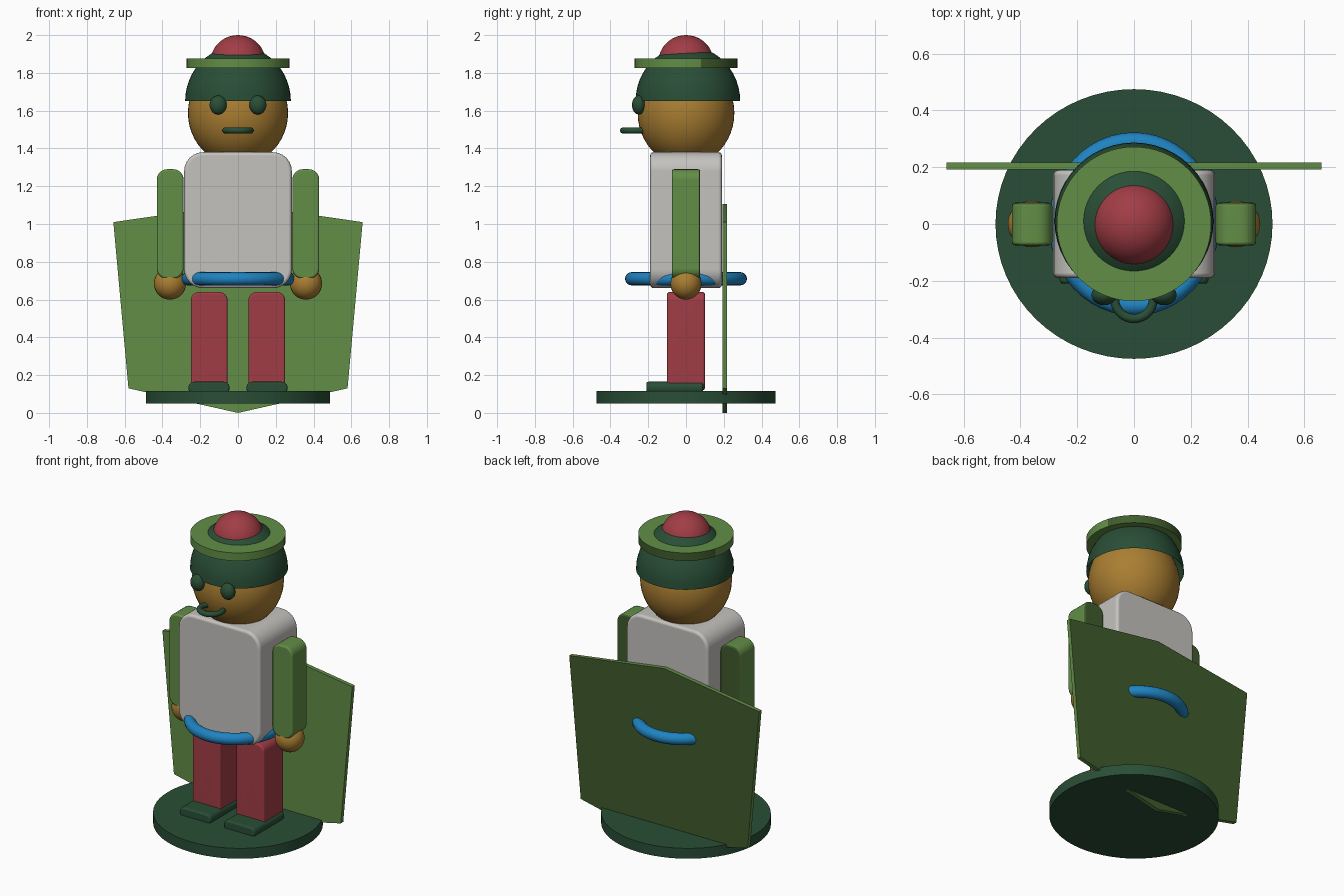
import bpy, bmesh, math
from mathutils import Matrix

if "Cube" in bpy.data.objects:
    bpy.data.objects.remove(bpy.data.objects["Cube"], do_unlink=True)


def srgb(r, g, b):
    return tuple((c / 255) ** 2.2 for c in (r, g, b)) + (1.0,)


def material(name, color):
    m = bpy.data.materials.new(name)
    m.use_nodes = True
    m.diffuse_color = color
    m.node_tree.nodes["Principled BSDF"].inputs["Base Color"].default_value = color
    return m


dark_green = material("dark green", srgb(45, 79, 57))
light_green = material("leaf green", srgb(98, 140, 72))
olive = material("deep olive", srgb(66, 92, 48))
red = material("brick red", srgb(160, 63, 71))
gold = material("golden tan", srgb(168, 125, 53))
grey = material("warm grey", srgb(195, 193, 189))
blue = material("bright blue", srgb(36, 130, 192))


def finish(bm, name, mat):
    me = bpy.data.meshes.new(name)
    bm.to_mesh(me)
    bm.free()
    me.materials.append(mat)
    me.shade_smooth()
    me.set_sharp_from_angle(angle=math.radians(35))
    ob = bpy.data.objects.new(name, me)
    bpy.context.collection.objects.link(ob)
    return ob


def olive_back(ob):
    """Give the faces turned to the back the darker green."""
    ob.data.materials.append(olive)
    for face in ob.data.polygons:
        face.material_index = int(face.normal.y > 0.3)


def rounded_box(name, mat, xs, ys, zs, radius, soft=0.012):
    """Box rounded in its front outline, with a small softened front and back rim."""
    bm = bmesh.new()
    size = [b - a for a, b in (xs, ys, zs)]
    mid = [(a + b) / 2 for a, b in (xs, ys, zs)]
    bmesh.ops.create_cube(bm, size=1, matrix=Matrix.Translation(mid) @ Matrix.Diagonal((*size, 1)))
    along_y = [e for e in bm.edges if abs(e.verts[0].co.y - e.verts[1].co.y) > 0.001]
    bmesh.ops.bevel(bm, geom=along_y, offset=radius, segments=6, profile=0.5, affect='EDGES')
    rims = [e for e in bm.edges if e.calc_face_angle(0) > 1]
    bmesh.ops.bevel(bm, geom=rims, offset=soft, segments=3, profile=0.5, affect='EDGES')
    ob = finish(bm, name, mat)
    # keep the broad faces evenly flat
    ob.modifiers.new("flat_faces", 'WEIGHTED_NORMAL').keep_sharp = True
    return ob


def ball(name, mat, center, radii, cut=None):
    """Ellipsoid, optionally left open below a height."""
    bm = bmesh.new()
    bmesh.ops.create_uvsphere(bm, u_segments=48, v_segments=24, radius=1,
                              matrix=Matrix.Translation(center) @ Matrix.Diagonal((*radii, 1)))
    if cut is not None:
        geom = bm.verts[:] + bm.edges[:] + bm.faces[:]
        bmesh.ops.bisect_plane(bm, geom=geom, plane_co=(0, 0, cut), plane_no=(0, 0, 1), clear_inner=True)
    return finish(bm, name, mat)


def disc(name, mat, radii, z0, z1):
    bm = bmesh.new()
    bmesh.ops.create_cone(bm, cap_ends=True, segments=64, radius1=1, radius2=1, depth=1,
                          matrix=Matrix.Translation((0, 0, (z0 + z1) / 2))
                          @ Matrix.Diagonal((*radii, z1 - z0, 1)))
    return finish(bm, name, mat)


def ring(name, mat, center, major, minor, width=1):
    """Horizontal torus spun from a circle, narrowed sideways by width."""
    bm = bmesh.new()
    circle = bmesh.ops.create_circle(bm, segments=16, radius=minor,
                                     matrix=Matrix.Translation((major, 0, 0))
                                     @ Matrix.Rotation(math.pi / 2, 4, 'X'))
    bmesh.ops.spin(bm, geom=circle["verts"] + bm.edges[:], cent=(0, 0, 0), axis=(0, 0, 1),
                   angle=math.tau, steps=48)
    bmesh.ops.remove_doubles(bm, verts=bm.verts, dist=0.0005)
    bmesh.ops.scale(bm, verts=bm.verts, vec=(width, 1, 1))
    bmesh.ops.translate(bm, verts=bm.verts, vec=center)
    bmesh.ops.recalc_face_normals(bm, faces=bm.faces)
    return finish(bm, name, mat)


# Stand
disc("base", dark_green, (0.488, 0.475), 0.05, 0.115)

# Cape: a thin six-sided panel behind the body
bm = bmesh.new()
outline = [(-0.66, 1.01), (0, 1.105), (0.66, 1.01), (0.58, 0.13), (0, 0), (-0.58, 0.13)]
panel = bm.faces.new([bm.verts.new((x, 0.192, z)) for x, z in outline])
back = bmesh.ops.extrude_face_region(bm, geom=[panel])["geom"]
bmesh.ops.translate(bm, verts=[v for v in back if isinstance(v, bmesh.types.BMVert)], vec=(0, 0.025, 0))
bmesh.ops.recalc_face_normals(bm, faces=bm.faces)
olive_back(finish(bm, "cape", light_green))

# Body and belt
rounded_box("torso", grey, (-0.285, 0.285), (-0.19, 0.19), (0.66, 1.38), 0.1, 0.018)
ring("belt", blue, (0, 0, 0.71), 0.288, 0.035, width=0.93)

# Limbs
for side, s in (("left", 1), ("right", -1)):
    def span(a, b):
        return tuple(sorted((a * s, b * s)))
    rounded_box(side + "_leg", red, span(0.055, 0.25), (-0.1, 0.1), (0.12, 0.64), 0.045)
    rounded_box(side + "_foot", dark_green, span(0.045, 0.262), (-0.21, 0.09), (0.1, 0.165), 0.03)
    olive_back(rounded_box(side + "_arm", light_green, span(0.288, 0.43), (-0.075, 0.075),
                           (0.71, 1.29), 0.055))
    ball(side + "_hand", gold, (0.36 * s, 0, 0.685), (0.085, 0.082, 0.085))
    ball(side + "_eye", dark_green, (0.105 * s, -0.25, 1.63), (0.045, 0.036, 0.05))

# Head and hat
ball("head", gold, (0, 0, 1.588), (0.265, 0.256, 0.278))
ring("mouth", dark_green, (0, -0.265, 1.495), 0.068, 0.016)
ball("hat_dome", dark_green, (0, 0.01, 1.65), (0.28, 0.277, 0.292), cut=1.65)
olive_back(disc("hat_brim", light_green, (0.272, 0.272), 1.825, 1.875))
ball("hat_pompom", red, (0, 0, 1.857), (0.146, 0.146, 0.143))
